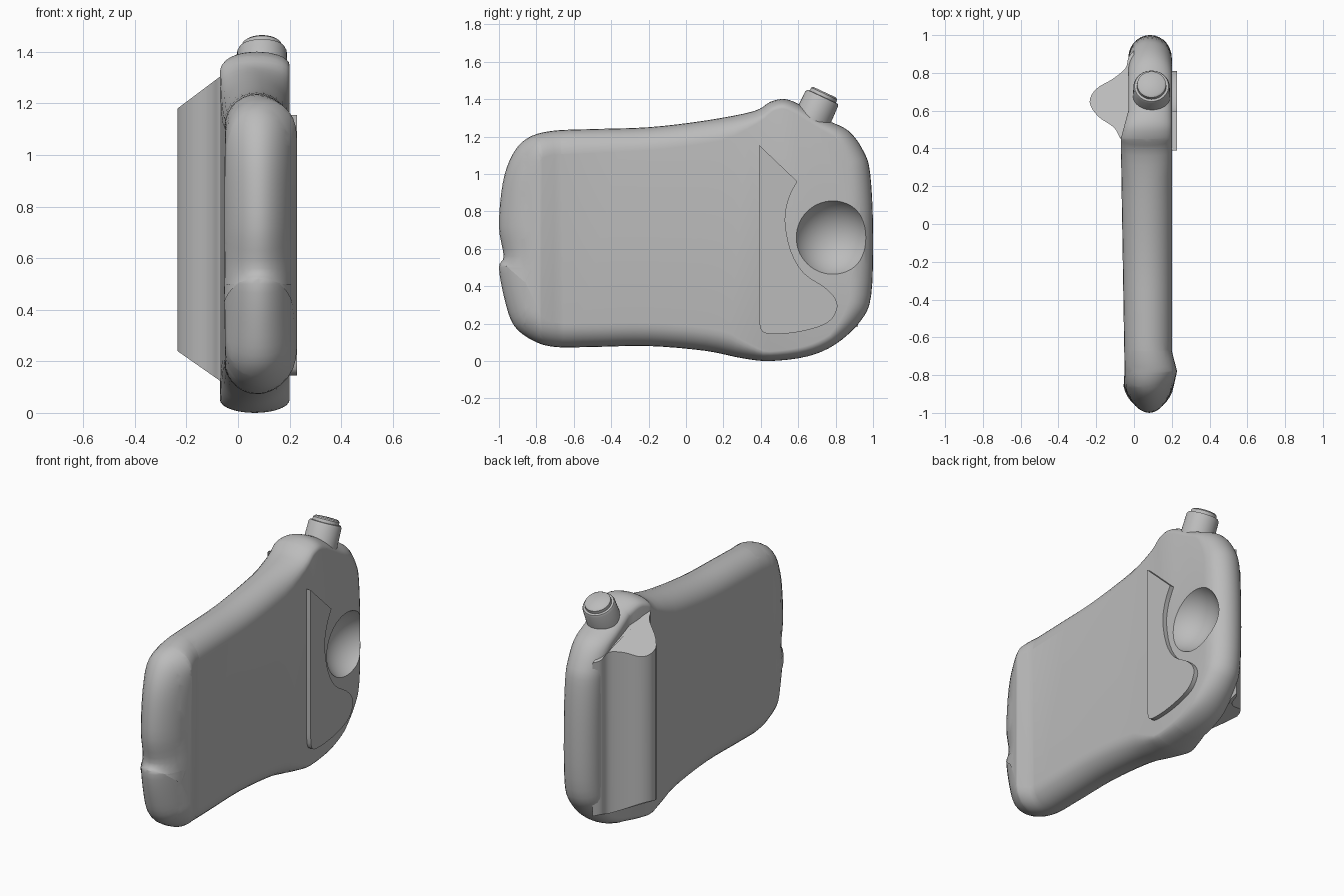
import bpy, bmesh, math
from mathutils import Vector, Matrix

cube = bpy.data.objects.get("Cube")
if cube:
    bpy.data.objects.remove(cube, do_unlink=True)

grey = bpy.data.materials.new("plain grey")
grey.use_nodes = True
grey.diffuse_color = (0.5, 0.5, 0.5, 1)
grey.node_tree.nodes["Principled BSDF"].inputs["Base Color"].default_value = (0.5, 0.5, 0.5, 1)


def finish(bm, name, angle=30):
    bmesh.ops.recalc_face_normals(bm, faces=bm.faces)
    mesh = bpy.data.meshes.new(name)
    bm.to_mesh(mesh)
    bm.free()
    mesh.materials.append(grey)
    obj = bpy.data.objects.new(name, mesh)
    bpy.context.collection.objects.link(obj)
    smooth(obj, angle)
    return obj


def smooth(obj, angle):
    bpy.ops.object.select_all(action='DESELECT')
    obj.select_set(True)
    bpy.context.view_layer.objects.active = obj
    bpy.ops.object.shade_smooth_by_angle(angle=math.radians(angle))


def lerp(table, t):
    for (a, u), (b, v) in zip(table, table[1:]):
        if t <= b:
            return u + (v - u) * max(0, (t - a) / (b - a))
    return table[-1][1]


def spline(pts, steps, closed=True):
    """Catmull-Rom curve through the points."""
    pts = [Vector(p) for p in pts]
    n, out = len(pts), []
    for i in range(n if closed else n - 1):
        a, b, c, d = [pts[j % n] if closed else pts[min(max(j, 0), n - 1)]
                      for j in range(i - 1, i + 3)]
        for s in range(steps):
            t = s / steps
            out.append(0.5 * (2 * b + (c - a) * t + (2 * a - 5 * b + 4 * c - d) * t * t
                              + (3 * b - a - 3 * c + d) * t ** 3))
    return out if closed else out + [pts[-1]]


def loft(rings):
    """Closed skin over rings of equal length, capped at both ends."""
    bm = bmesh.new()
    rows = [[bm.verts.new(p) for p in ring] for ring in rings]
    n = len(rows[0])
    for r, s in zip(rows, rows[1:]):
        for i in range(n):
            j = (i + 1) % n
            bm.faces.new((r[i], r[j], s[j], s[i]))
    bm.faces.new(rows[0])
    bm.faces.new(rows[-1])
    return bm


# Body: side outline (y, z) with softly rounded rims
outline = spline([
    (-1, .72), (-.98, .95), (-.93, 1.1), (-.85, 1.19), (-.72, 1.23), (-.5, 1.24),
    (-.2, 1.25), (.1, 1.285), (.36, 1.335), (.45, 1.385), (.53, 1.4), (.62, 1.365),
    (.75, 1.29), (.87, 1.23), (.95, 1.12), (.985, 1), (1, .7), (.99, .35), (.93, .21),
    (.8, .09), (.65, .025), (.45, 0), (.3, .015), (.1, .055), (-.2, .08), (-.5, .075),
    (-.7, .075), (-.82, .11), (-.92, .19), (-.97, .33), (-1, .5), (-.975, .56)], 4)
rim_width = [(-1, .17), (-.8, .13), (.2, .12), (.42, .05), (.8, .06), (1, .12)]
left_x = [(-1, -.03), (-.86, -.055), (-.78, -.05), (.45, -.07), (.6, -.03), (1, -.03)]
right_x = [(-1, .19), (-.86, .21), (-.78, .228), (-.67, .2), (1, .2)]

n = len(outline)
inward = []
for i, p in enumerate(outline):
    t = (outline[(i + 1) % n] - outline[i - 1]).normalized()
    inward.append(Vector((t.y, -t.x)) * lerp(rim_width, p.x))
rings = []
STEPS = 14
for k in range(STEPS + 1):
    a = math.pi * (k / STEPS - 0.5)
    ring = [p + d * (1 - math.cos(a)) for p, d in zip(outline, inward)]
    rings.append([(math.sin(a), p.x, p.y) for p in ring])
bm = loft(rings)
for y in sorted({p[0] for p in left_x + right_x} - {-1, 1}):
    bmesh.ops.bisect_plane(bm, geom=bm.verts[:] + bm.edges[:] + bm.faces[:],
                           plane_co=(0, y, 0), plane_no=(0, 1, 0))
for v in bm.verts:
    lo, hi = lerp(left_x, v.co.y), lerp(right_x, v.co.y)
    v.co.x = lo + (hi - lo) * (v.co.x + 1) / 2
body = finish(bm, "body")

# Round thumb dimple cut into the side
bm = bmesh.new()
bmesh.ops.create_uvsphere(bm, u_segments=48, v_segments=32, radius=.22,
                          matrix=Matrix.Translation((.3, .785, .66)))
cutter = finish(bm, "dimple_cutter")
cutter.hide_render = True
cutter.hide_set(True)
cut = body.modifiers.new("dimple", 'BOOLEAN')
cut.operation = 'DIFFERENCE'
cut.solver = 'EXACT'
cut.object = cutter
bpy.ops.object.select_all(action='DESELECT')
bpy.context.view_layer.objects.active = body
body.select_set(True)
bpy.ops.object.modifier_apply(modifier=cut.name)
bpy.data.objects.remove(cutter, do_unlink=True)
smooth(body, 35)

# Finger grip: ridge with sloping ends on the opposite side
ridge = spline([(-.02, .42), (-.07, .45), (-.105, .51), (-.19, .57), (-.235, .645),
                (-.2, .715), (-.11, .77), (-.045, .825), (-.03, .88), (0, .92)], 4, False)
bottom, top = [], []
for p in ridge:
    out, back = p.x + .235, max(0, p.y - .65)
    bottom.append((p.x, p.y, .24 - .7 * out + .4 * back))
    top.append((p.x, p.y, 1.18 + .75 * out - .8 * back))
finish(loft([bottom, top]), "finger_grip")

# Raised side plate beside the dimple
curve = spline([(.595, .96), (.55, .87), (.53, .75), (.56, .59), (.63, .47), (.74, .395),
                (.8, .33), (.805, .27), (.75, .2), (.6, .155), (.45, .145),
                (.4, .17), (.39, .25)], 3, False)
plate = [Vector((.39, 1.155))] + curve
finish(loft([[(x, p.x, p.y) for p in plate] for x in (.17, .228)]), "side_plate")

# Tilted shutter button: lathed collar and cap
profile = [(.1, -.2), (.096, -.04), (.09, -.028), (.078, -.026), (.076, -.008), (.066, 0)]
bm = loft([[(r * math.cos(a), r * math.sin(a), z)
            for a in [math.tau * i / 40 for i in range(40)]] for r, z in profile])
bm.transform(Matrix.Translation((.093, .742, 1.437)) @ Matrix.Rotation(-.436, 4, 'X'))
finish(bm, "button", 40)
